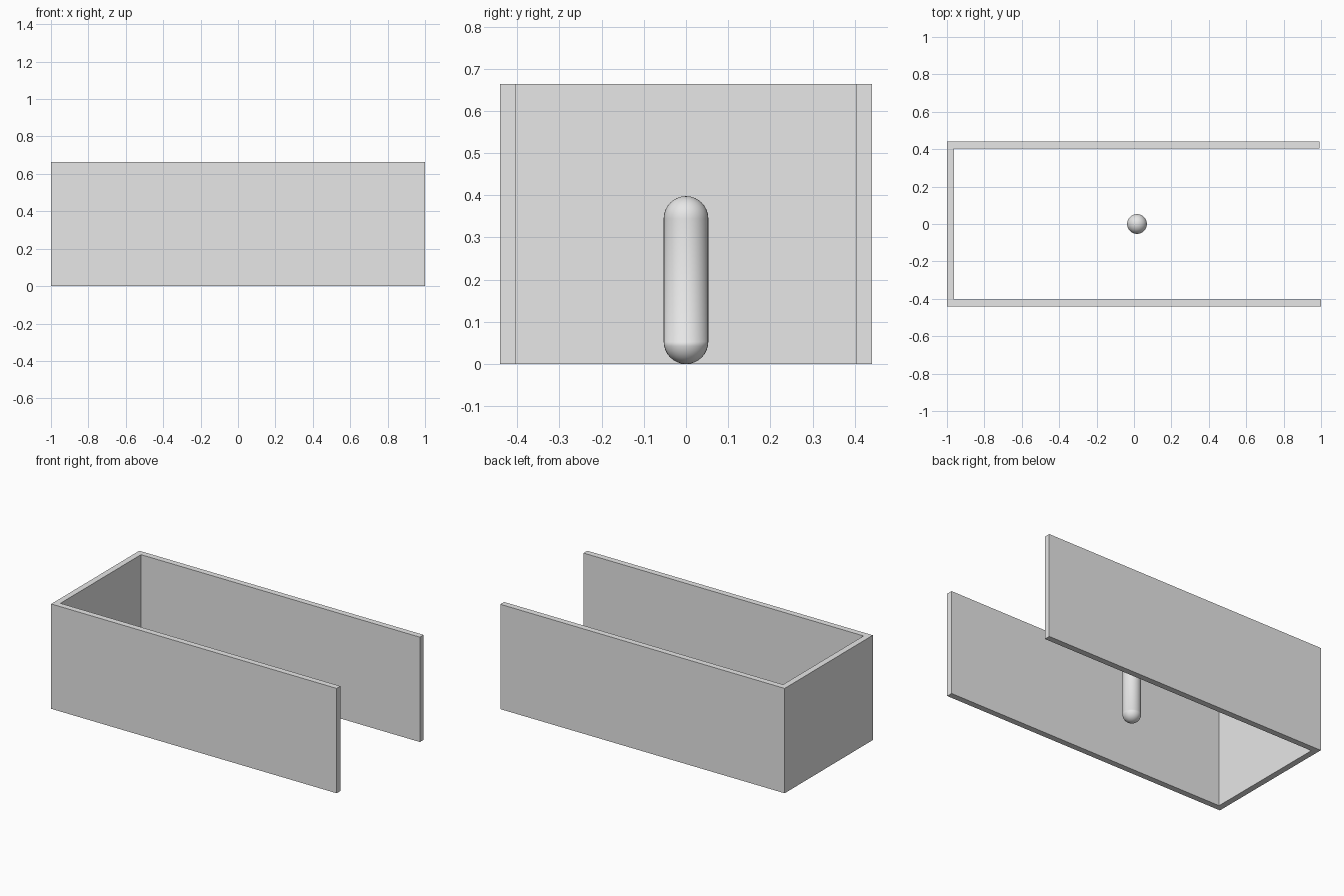
import bpy, bmesh, math
from mathutils import Vector

cube = bpy.data.objects.get("Cube")
if cube:
    bpy.data.objects.remove(cube, do_unlink=True)

grey = bpy.data.materials.new("light_grey")
grey.use_nodes = True
colour = (0.8, 0.8, 0.8, 1)
grey.diffuse_color = colour
grey.node_tree.nodes["Principled BSDF"].inputs["Base Color"].default_value = colour


def add_object(name, bm):
    bmesh.ops.recalc_face_normals(bm, faces=bm.faces)
    mesh = bpy.data.meshes.new(name)
    bm.to_mesh(mesh)
    bm.free()
    mesh.materials.append(grey)
    obj = bpy.data.objects.new(name, mesh)
    bpy.context.collection.objects.link(obj)
    return obj


# Three-sided wall: a U-shaped outline, open toward +x, raised to full height
HEIGHT, OUT, INN = 0.664, 0.441, 0.403
BACK, BACK_IN = -1.0, -0.962
RIGHT_END, LEFT_END = 1.0, 0.992
outline = [(BACK, -OUT), (RIGHT_END, -OUT), (RIGHT_END, -INN), (BACK_IN, -INN),
           (BACK_IN, INN), (LEFT_END, INN), (LEFT_END, OUT), (BACK, OUT)]
bm = bmesh.new()
base = bm.faces.new([bm.verts.new((x, y, 0)) for x, y in outline])
raised = bmesh.ops.extrude_face_region(bm, geom=[base], use_keep_orig=True)
bmesh.ops.translate(bm, vec=(0, 0, HEIGHT),
                    verts=[v for v in raised["geom"] if isinstance(v, bmesh.types.BMVert)])
add_object("three_sided_wall", bm)

# Capsule post: a sphere whose upper half is lifted to stretch the middle
RADIUS, TALL, POST_X = 0.053, 0.398, 0.016
bm = bmesh.new()
bmesh.ops.create_uvsphere(bm, u_segments=32, v_segments=16, radius=RADIUS)
cut = bmesh.ops.bisect_plane(bm, geom=bm.verts[:] + bm.edges[:] + bm.faces[:],
                             plane_co=(0, 0, 0), plane_no=(0, 0, 1))
equator = [e for e in bm.edges if all(abs(v.co.z) < 1e-5 for v in e.verts)]
bmesh.ops.split_edges(bm, edges=equator)
for face in bm.faces:
    face.tag = face.calc_center_median().z > 0
upper = {v for f in bm.faces if f.tag for v in f.verts}
bmesh.ops.translate(bm, vec=(0, 0, TALL - 2 * RADIUS), verts=list(upper))
bmesh.ops.bridge_loops(bm, edges=[e for e in bm.edges if e.is_boundary])
bmesh.ops.translate(bm, vec=Vector((POST_X, 0, RADIUS)), verts=bm.verts)
for face in bm.faces:
    face.smooth = True
add_object("capsule_post", bm)
